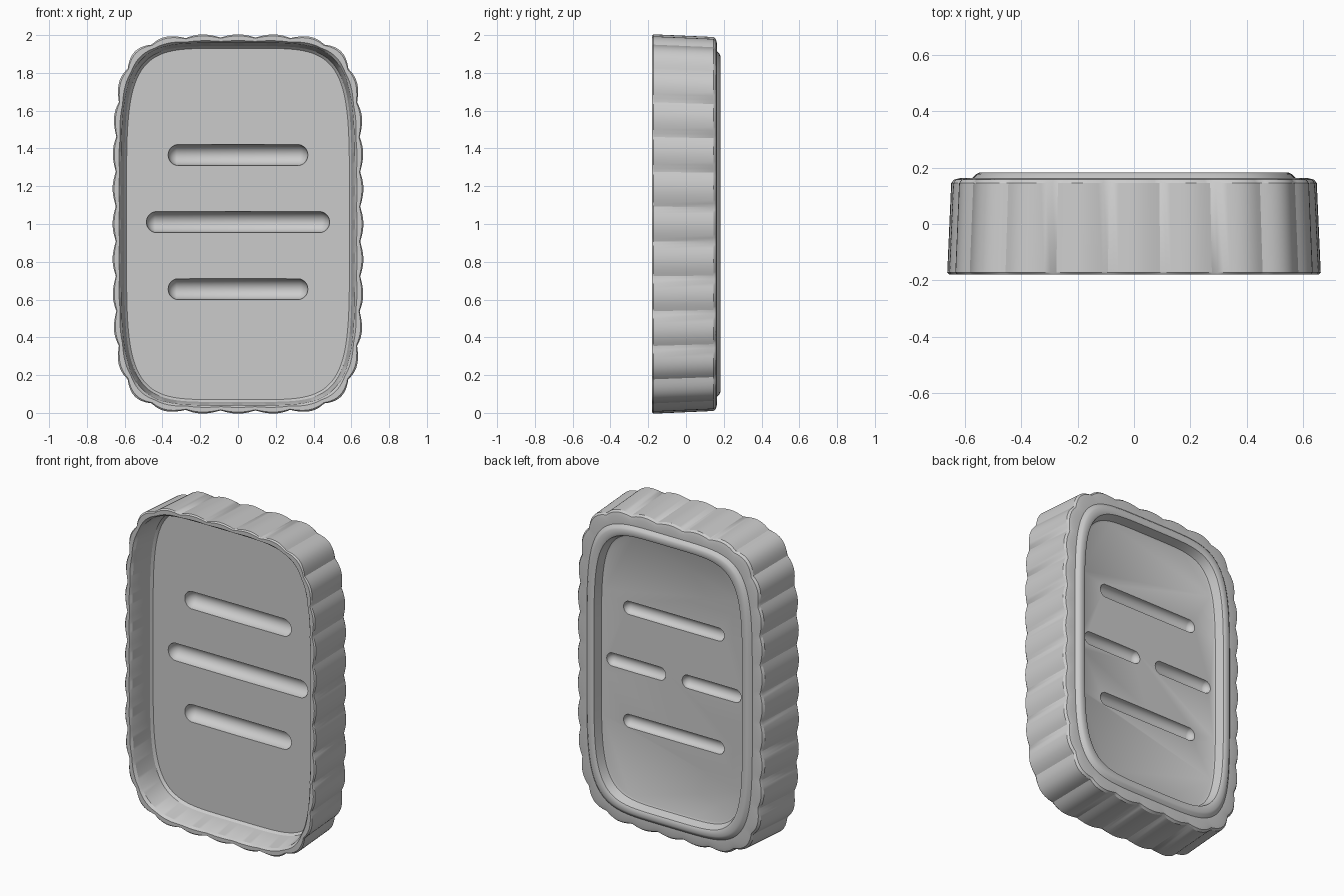
import bpy, bmesh, math
from mathutils import Matrix

cube = bpy.data.objects.get("Cube")
if cube:
    bpy.data.objects.remove(cube, do_unlink=True)

# Single grey material
grey = bpy.data.materials.new("matte grey")
grey.use_nodes = True
colour = (0.6, 0.6, 0.6, 1)
grey.diffuse_color = colour
grey.node_tree.nodes["Principled BSDF"].inputs["Base Color"].default_value = colour

HALF_W, HALF_H, POWER = 0.645, 0.985, 5
STEPS, SCALLOPS = 320, 32


def outline(t, inset=0.0):
    """Point on the soft rectangle, before lifting it onto the ground."""
    c, s = math.cos(t), math.sin(t)
    r = (abs(c) ** POWER + abs(s) ** POWER) ** (-1 / POWER)
    return (HALF_W - inset) * c * r, (HALF_H - inset) * s * r


def even_angles():
    """Angles spaced evenly along the outline, so all scallops match."""
    fine = 8000
    pts = [outline(math.tau * i / fine) for i in range(fine + 1)]
    total = [0.0]
    for a, b in zip(pts, pts[1:]):
        total.append(total[-1] + math.dist(a, b))
    angles, k = [], 0
    for i in range(STEPS):
        goal = total[-1] * i / STEPS
        while total[k + 1] < goal:
            k += 1
        angles.append(math.tau * k / fine)
    return angles


ANGLES = even_angles()


def loop(bm, y, inset, ripple):
    verts = []
    for i, t in enumerate(ANGLES):
        bulge = ripple * abs(math.cos(math.pi * SCALLOPS * i / STEPS))
        x, z = outline(t, inset - bulge)
        verts.append(bm.verts.new((x, y, z + 1)))
    return verts


# Tray cross-section from inner floor, over the rim, to the underside:
# (depth, inset, scallop size)
section = [
    (0.0, 0.055, 0), (-0.015, 0.043, 0), (-0.165, 0.026, 0),
    (-0.18, 0.018, 0.004),
    (-0.18, 0.002, 0.013), (-0.172, -0.002, 0.017),
    (0.145, 0.012, 0.017), (0.158, 0.02, 0.015), (0.163, 0.034, 0.008),
    (0.163, 0.07, 0), (0.178, 0.085, 0), (0.183, 0.095, 0),
    (0.183, 0.12, 0), (0.178, 0.13, 0), (0.125, 0.145, 0), (0.12, 0.155, 0),
]
bm = bmesh.new()
loops = [loop(bm, *row) for row in section]
for a, b in zip(loops, loops[1:]):
    for i in range(STEPS):
        j = (i + 1) % STEPS
        bm.faces.new((a[i], a[j], b[j], b[i]))
bm.faces.new(loops[0])
bm.faces.new(loops[-1])
bmesh.ops.recalc_face_normals(bm, faces=bm.faces)
mesh = bpy.data.meshes.new("scalloped_tray")
bm.to_mesh(mesh)
bm.free()
mesh.materials.append(grey)
tray = bpy.data.objects.new("scalloped_tray", mesh)
bpy.context.collection.objects.link(tray)


def groove(name, x, y, z, half_len, radius, depth):
    """Cut a round-ended scoop into the tray."""
    bm = bmesh.new()
    bmesh.ops.create_uvsphere(bm, u_segments=24, v_segments=16, radius=radius)
    for v in bm.verts:
        v.co.z += math.copysign(half_len - radius, v.co.z) if abs(v.co.z) > 1e-4 else 0
    bmesh.ops.rotate(bm, verts=bm.verts, matrix=Matrix.Rotation(math.pi / 2, 3, 'Y'))
    bmesh.ops.scale(bm, verts=bm.verts, vec=(1, depth / radius, 1))
    bmesh.ops.translate(bm, verts=bm.verts, vec=(x, y, z))
    me = bpy.data.meshes.new(name)
    bm.to_mesh(me)
    bm.free()
    me.materials.append(grey)
    cutter = bpy.data.objects.new(name, me)
    cutter.hide_render = True
    bpy.context.collection.objects.link(cutter)
    mod = tray.modifiers.new(name, 'BOOLEAN')
    mod.operation = 'DIFFERENCE'
    mod.solver = 'EXACT'
    mod.object = cutter
    bpy.ops.object.modifier_apply(modifier=mod.name)
    bpy.data.objects.remove(cutter, do_unlink=True)


bpy.ops.object.select_all(action='DESELECT')
tray.select_set(True)
bpy.context.view_layer.objects.active = tray

# Grooves in the inner floor and on the underside
for z, half in ((0.655, 0.37), (1.01, 0.485), (1.365, 0.37)):
    groove("floor_groove", 0, 0, z, half, 0.056, 0.06)
for z in (0.655, 1.365):
    groove("underside_groove", 0, 0.12, z, 0.35, 0.042, 0.04)
for side in (-1, 1):
    groove("underside_short_groove", side * 0.262, 0.12, 1.01, 0.205, 0.042, 0.04)

bpy.ops.object.shade_smooth_by_angle(angle=math.radians(30))
